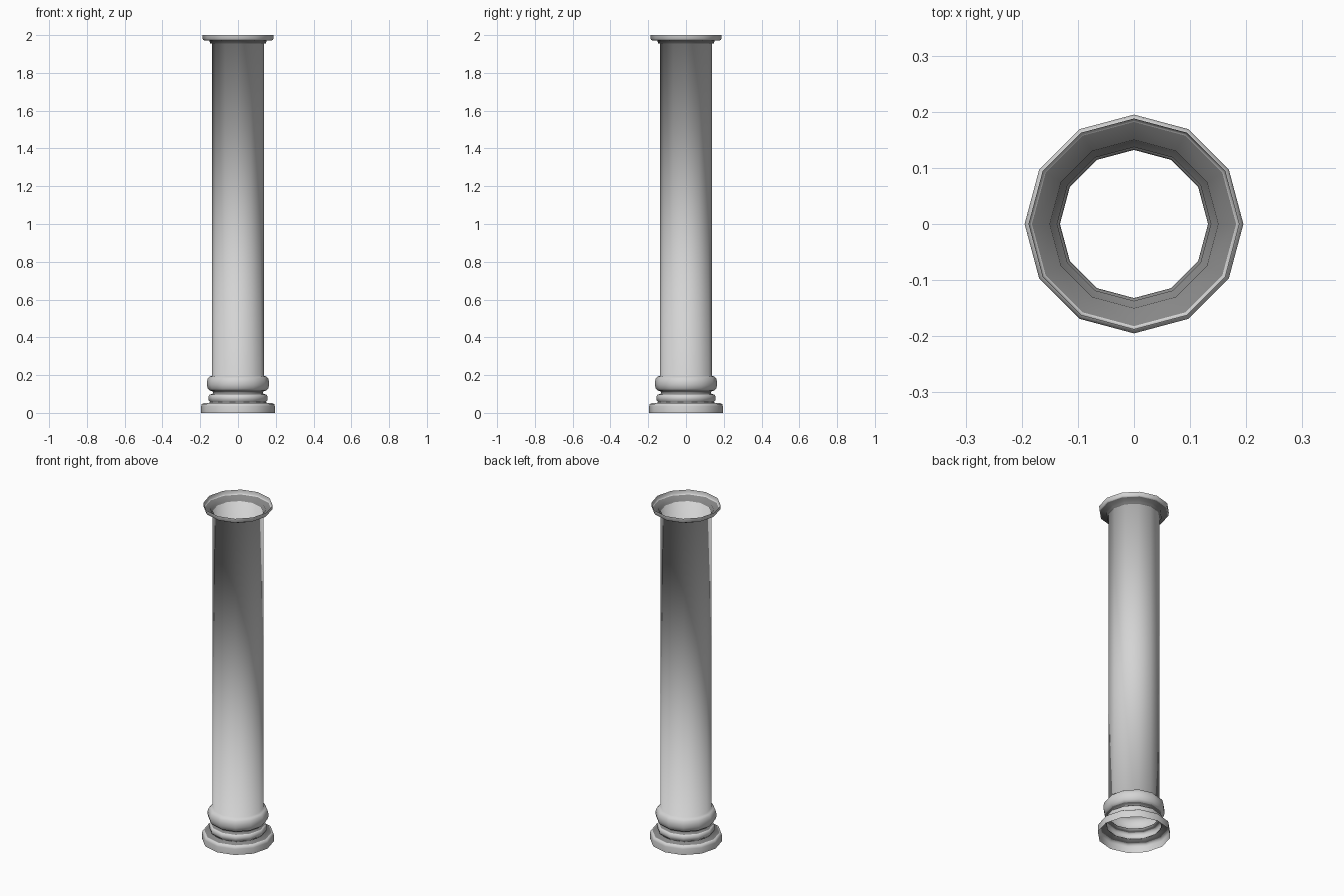
import bpy, bmesh, math

if "Cube" in bpy.data.objects:
    bpy.data.objects.remove(bpy.data.objects["Cube"])

SIDES = 12


def material(name, value):
    m = bpy.data.materials.new(name)
    m.diffuse_color = (value, value, value, 1)
    m.use_nodes = True
    m.node_tree.nodes["Principled BSDF"].inputs["Base Color"].default_value = m.diffuse_color
    return m


light = material("light grey stone", 0.66)
dark = material("dark grey recess", 0.24)

# Column outline from floor to top, open at both ends:
# (radius, height, colour of the band above this point: 0 light, 1 dark)
profile = [
    # plinth and its dark ledge
    (0.195, 0.0, 0), (0.195, 0.035, 0), (0.192, 0.046, 0), (0.182, 0.052, 1),
    (0.148, 0.054, 1),
    # lower ring
    (0.148, 0.060, 0), (0.155, 0.066, 0), (0.157, 0.080, 0), (0.154, 0.093, 0),
    # dark neck
    (0.147, 0.098, 1), (0.135, 0.100, 1), (0.132, 0.107, 1), (0.135, 0.115, 1),
    # large rounded ring
    (0.150, 0.118, 0), (0.160, 0.129, 0), (0.165, 0.147, 0), (0.165, 0.164, 0),
    (0.160, 0.182, 0), (0.150, 0.193, 0),
    # shaft
    (0.137, 0.197, 0),
    # dark collar and underside of the capital
    (0.137, 1.955, 1), (0.149, 1.957, 1), (0.150, 1.970, 1),
    # capital slab
    (0.182, 1.973, 0), (0.187, 1.979, 0), (0.188, 2.0, 0),
]

# Turn the outline around the z axis
bm = bmesh.new()
rings = []
for r, z, _ in profile:
    rings.append([bm.verts.new((r * math.cos(2 * math.pi * i / SIDES),
                                r * math.sin(2 * math.pi * i / SIDES), z))
                  for i in range(SIDES)])
for (_, _, colour), low, high in zip(profile, rings, rings[1:]):
    for i in range(SIDES):
        j = (i + 1) % SIDES
        face = bm.faces.new((low[i], low[j], high[j], high[i]))
        face.smooth = True
        face.material_index = colour

mesh = bpy.data.meshes.new("column")
bm.to_mesh(mesh)
bm.free()
mesh.materials.append(light)
mesh.materials.append(dark)
column = bpy.data.objects.new("column", mesh)
bpy.context.collection.objects.link(column)
